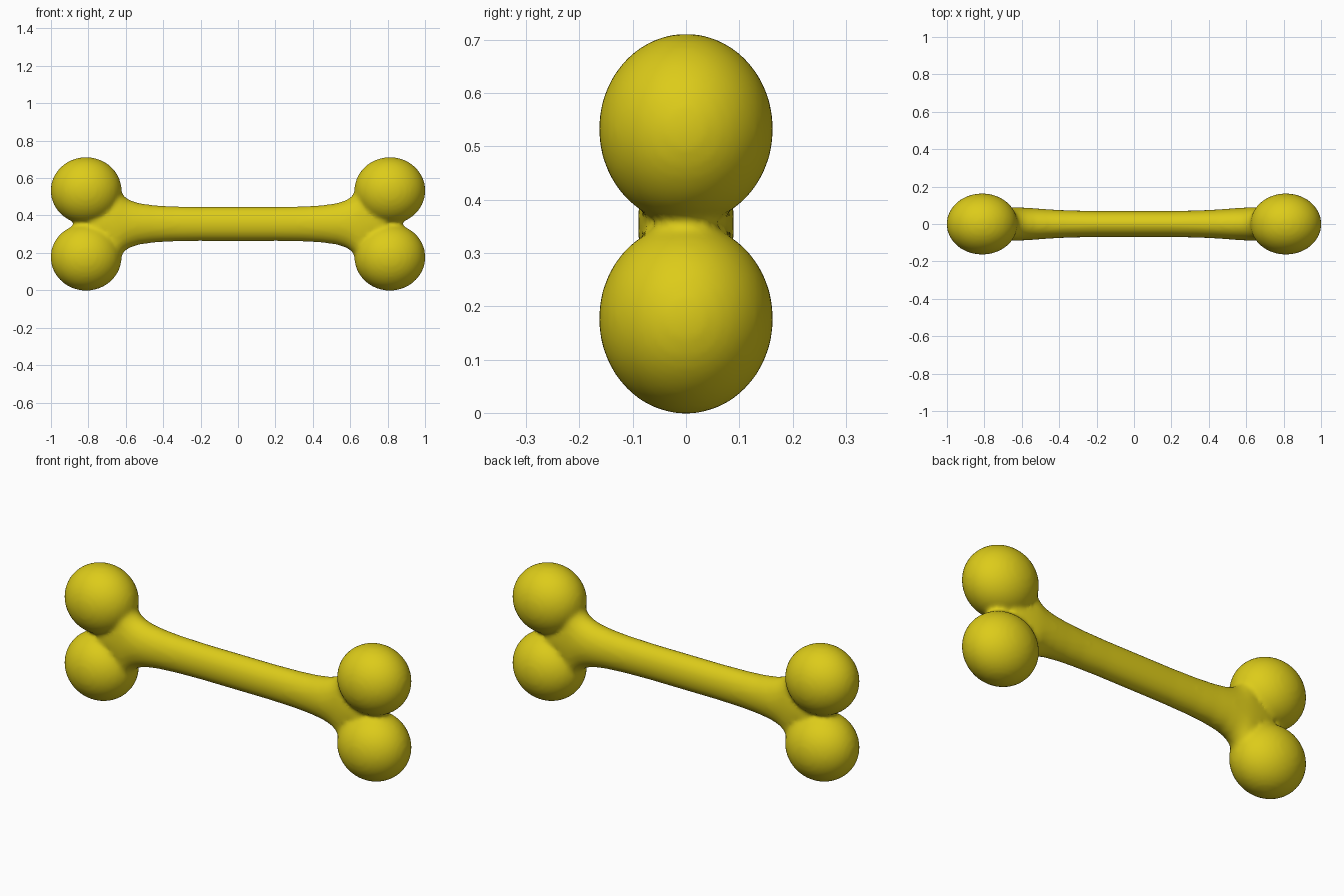
import bpy, bmesh
from math import sin, cos, pi
from mathutils import Matrix, Vector

if "Cube" in bpy.data.objects:
    bpy.data.objects.remove(bpy.data.objects["Cube"])

ZC = 0.355
SEG = 40
bm = bmesh.new()

# shaft: elliptical rings (x, half depth, half height), mirrored about x = 0
half = [(0.0, 0.07, 0.091), (0.2, 0.07, 0.091), (0.35, 0.073, 0.094),
        (0.45, 0.078, 0.1), (0.53, 0.084, 0.111), (0.58, 0.087, 0.128),
        (0.61, 0.089, 0.148), (0.635, 0.09, 0.185), (0.66, 0.09, 0.2),
        (0.7, 0.088, 0.18), (0.75, 0.082, 0.12), (0.79, 0.07, 0.05),
        (0.805, 0.05, 0.02)]
stations = [(-x, d, h) for x, d, h in reversed(half[1:])] + half
rings = [[bm.verts.new((x, d * cos(2 * pi * i / SEG), ZC + h * sin(2 * pi * i / SEG)))
          for i in range(SEG)] for x, d, h in stations]
for a, b in zip(rings, rings[1:]):
    for i in range(SEG):
        j = (i + 1) % SEG
        bm.faces.new((a[i], a[j], b[j], b[i]))
bm.faces.new(rings[0])
bm.faces.new(rings[-1])

# four knobs
for sx in (-1, 1):
    for sz in (-1, 1):
        place = (Matrix.Translation(Vector((sx * 0.812, 0, ZC + sz * 0.178)))
                 @ Matrix.Diagonal((0.19, 0.164, 0.179, 1)))
        bmesh.ops.create_uvsphere(bm, u_segments=40, v_segments=24, radius=1, matrix=place)

bmesh.ops.recalc_face_normals(bm, faces=bm.faces[:])
mesh = bpy.data.meshes.new("bone")
bm.to_mesh(mesh)
bm.free()
bone = bpy.data.objects.new("bone", mesh)
bpy.context.collection.objects.link(bone)

# fuse the parts into one skin and soften the joins
fuse = bone.modifiers.new("fuse", 'REMESH')
fuse.mode = 'VOXEL'
fuse.voxel_size = 0.012
fuse.use_smooth_shade = True
soften = bone.modifiers.new("soften", 'SMOOTH')
soften.factor = 0.5
soften.iterations = 8

mat = bpy.data.materials.new("yellow")
mat.diffuse_color = (0.72, 0.6, 0.01, 1)
mat.use_nodes = True
mat.node_tree.nodes["Principled BSDF"].inputs["Base Color"].default_value = mat.diffuse_color
mesh.materials.append(mat)
